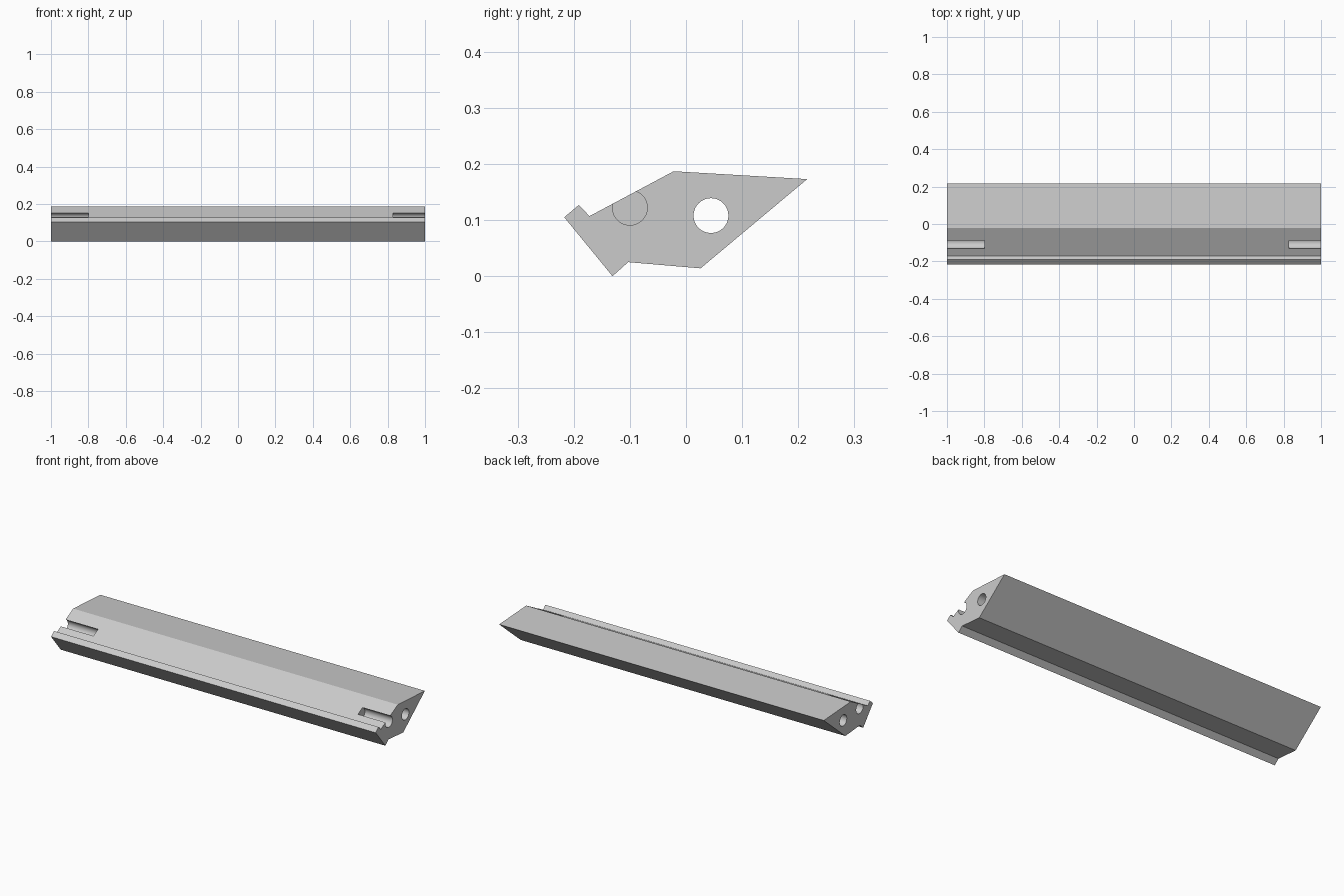
import bpy
import bmesh
from math import pi, radians
from mathutils import Matrix

cube = bpy.data.objects.get("Cube")
if cube:
    bpy.data.objects.remove(cube, do_unlink=True)

grey = bpy.data.materials.new("light grey")
grey.use_nodes = True
colour = (0.6, 0.6, 0.6, 1)
grey.diffuse_color = colour
grey.node_tree.nodes["Principled BSDF"].inputs["Base Color"].default_value = colour


def add_object(name, bm):
    bmesh.ops.recalc_face_normals(bm, faces=bm.faces)
    mesh = bpy.data.meshes.new(name)
    bm.to_mesh(mesh)
    bm.free()
    mesh.materials.append(grey)
    obj = bpy.data.objects.new(name, mesh)
    bpy.context.collection.objects.link(obj)
    return obj


# Angled bar: one (y, z) cross-section extruded along x
PROFILE = [(-0.217, 0.105), (-0.191, 0.127), (-0.172, 0.107), (-0.022, 0.187),
           (0.216, 0.173), (0.026, 0.014), (-0.103, 0.025), (-0.131, 0)]
bm = bmesh.new()
end = bm.faces.new([bm.verts.new((-1, y, z)) for y, z in PROFILE])
side = bmesh.ops.extrude_face_region(bm, geom=[end])["geom"]
bmesh.ops.translate(bm, vec=(2, 0, 0),
                    verts=[v for v in side if isinstance(v, bmesh.types.BMVert)])
bar = add_object("angled_bar", bm)


def drill(name, x0, x1, y, z, radius=0.031):
    """Cut a round bore along x from x0 to x1."""
    bm = bmesh.new()
    bmesh.ops.create_cone(
        bm, cap_ends=True, segments=48, radius1=radius, radius2=radius, depth=x1 - x0,
        matrix=Matrix.Translation(((x0 + x1) / 2, y, z)) @ Matrix.Rotation(pi / 2, 4, "Y"))
    cutter = add_object(name, bm)
    cutter.hide_render = True
    mod = bar.modifiers.new(name, "BOOLEAN")
    mod.operation = "DIFFERENCE"
    mod.solver = "EXACT"
    mod.object = cutter
    bpy.ops.object.modifier_apply(modifier=name)
    bpy.data.objects.remove(cutter, do_unlink=True)


bpy.context.view_layer.objects.active = bar
bar.select_set(True)

# Full-length bore, and a blind open slot at each end
drill("through_bore", -1.1, 1.1, 0.0445, 0.108)
drill("right_end_slot", -1.1, -0.8, -0.1, 0.122)
drill("left_end_slot", 0.83, 1.1, -0.1, 0.122)

bpy.ops.object.shade_smooth_by_angle(angle=radians(30))
